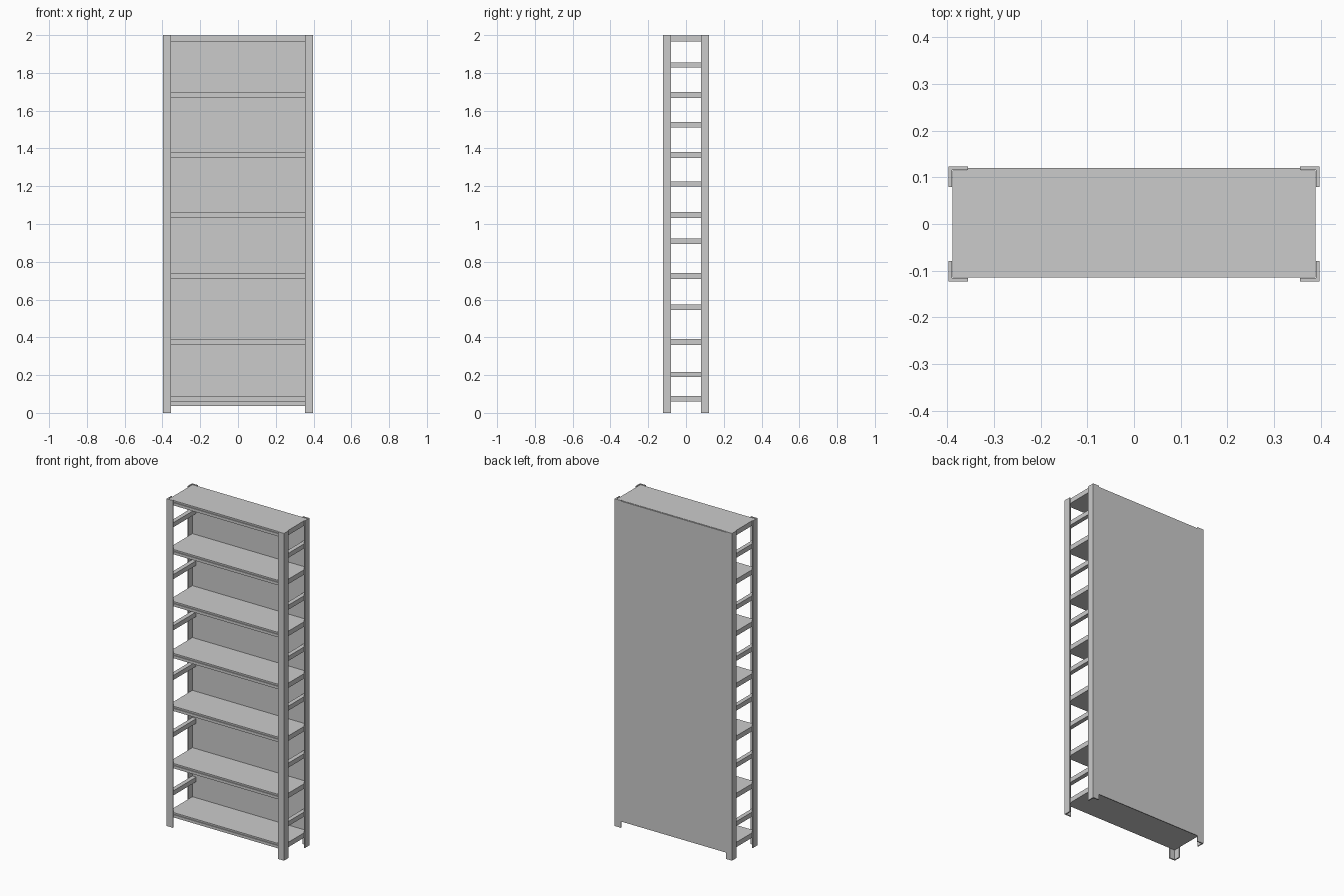
import bpy

if "Cube" in bpy.data.objects:
    bpy.data.objects.remove(bpy.data.objects["Cube"], do_unlink=True)

steel = bpy.data.materials.new("grey_steel")
steel.use_nodes = True
grey = (0.6, 0.6, 0.6, 1)
steel.diffuse_color = grey
steel.node_tree.nodes["Principled BSDF"].inputs["Base Color"].default_value = grey


def prism(name, outline, place, start, end):
    """Extrude a closed outline from start to end; place maps (a, b, t) to xyz."""
    n = len(outline)
    verts = [place(a, b, t) for t in (start, end) for a, b in outline]
    faces = [tuple(range(n)), tuple(range(n, 2 * n))]
    faces += [(i, (i + 1) % n, (i + 1) % n + n, i + n) for i in range(n)]
    mesh = bpy.data.meshes.new(name)
    mesh.from_pydata(verts, [], faces)
    mesh.materials.append(steel)
    obj = bpy.data.objects.new(name, mesh)
    bpy.context.collection.objects.link(obj)
    # Consistent outward normals
    import bmesh
    bm = bmesh.new()
    bm.from_mesh(mesh)
    bmesh.ops.recalc_face_normals(bm, faces=bm.faces)
    bm.to_mesh(mesh)
    bm.free()
    return obj


def box(name, x0, x1, y0, y1, z0, z1):
    return prism(name, [(x0, y0), (x1, y0), (x1, y1), (x0, y1)],
                 lambda a, b, t: (a, b, t), z0, z1)


W, D = 0.397, 0.123      # outer half width and half depth
SHELF_X, SHELF_Y = 0.39, 0.115

# Corner posts: folded angle profile, mirrored to the four corners
angle = [(W, D), (0.355, D), (0.355, SHELF_Y + 0.001), (SHELF_X, SHELF_Y + 0.001),
         (SHELF_X, 0.079), (W, 0.079)]
for sx, side in ((1, "left"), (-1, "right")):
    for sy, end in ((1, "back"), (-1, "front")):
        prism(f"{end}_{side}_post", angle,
              lambda a, b, t: (a * sx, b * sy, t), 0, 2)

# Shelves: thin top sheet, recessed groove, folded front lip
shelf_tops = [0.09, 0.39, 0.74, 1.063, 1.38, 1.698, 1.997]
lip = [(-SHELF_Y, 0), (SHELF_Y, 0), (SHELF_Y, -0.03), (-SHELF_Y, -0.03),
       (-SHELF_Y, -0.013), (-0.109, -0.013), (-0.109, -0.006), (-SHELF_Y, -0.006)]
for i, top in enumerate(shelf_tops):
    prism(f"shelf_{i + 1}", lip, lambda a, b, t: (t, a, top + b),
          -SHELF_X + 0.001, SHELF_X - 0.001)

# Side rungs midway between the shelves
rung_heights = [0.203, 0.56, 0.908, 1.212, 1.525, 1.842]
for i, z in enumerate(rung_heights):
    for s, side in ((1, "left"), (-1, "right")):
        xs = sorted((s * 0.363, s * 0.389))
        box(f"{side}_rung_{i + 1}", *xs, -SHELF_Y, SHELF_Y, z - 0.014, z + 0.014)

# Back panel held inside the rear posts
box("back_panel", -0.36, 0.36, SHELF_Y, 0.12, 0.037, 1.995)
